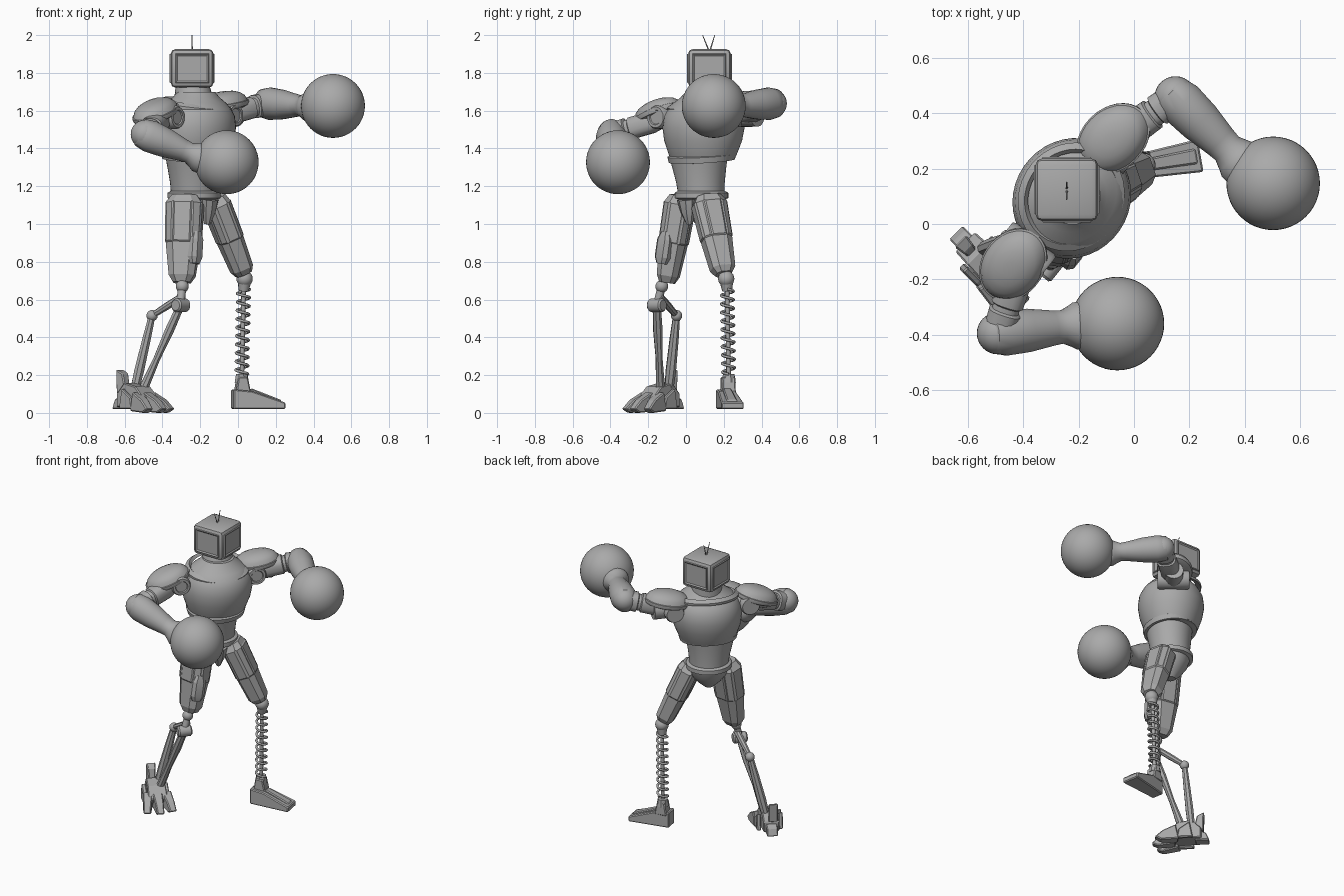
import bpy, bmesh, math
from mathutils import Vector as V, Matrix

old = bpy.data.objects.get("Cube")
if old:
    bpy.data.objects.remove(old)

grey = bpy.data.materials.new("plain grey")
grey.use_nodes = True
grey.diffuse_color = (0.4, 0.4, 0.4, 1)
grey.node_tree.nodes["Principled BSDF"].inputs["Base Color"].default_value = (0.4, 0.4, 0.4, 1)

FACING = V((0.78, -0.63, 0))      # direction of the twisted torso
SIDE = V((0.63, 0.78, 0))         # towards the model's left shoulder
UP = V((0, 0, 1))


def finish(name, bm, angle=35):
    bmesh.ops.recalc_face_normals(bm, faces=bm.faces)
    me = bpy.data.meshes.new(name)
    bm.to_mesh(me)
    bm.free()
    ob = bpy.data.objects.new(name, me)
    bpy.context.collection.objects.link(ob)
    me.materials.append(grey)
    if angle:
        bpy.ops.object.select_all(action='DESELECT')
        ob.select_set(True)
        bpy.context.view_layer.objects.active = ob
        bpy.ops.object.shade_smooth_by_angle(angle=math.radians(angle))
    return ob


def skin(name, rings, angle=35, panels=0):
    """Bridge rings of points and cap both ends; long faces may get inset panels."""
    bm = bmesh.new()
    loops = [[bm.verts.new(p) for p in ring] for ring in rings]
    n = len(loops[0])
    sides = []
    for a, b in zip(loops, loops[1:]):
        for i in range(n):
            j = (i + 1) % n
            sides.append(bm.faces.new((a[i], a[j], b[j], b[i])))
    bm.faces.new(loops[0])
    bm.faces.new(loops[-1])
    if panels:
        bmesh.ops.recalc_face_normals(bm, faces=bm.faces)
        long_faces = [f for f in sides if max(e.calc_length() for e in f.edges) > .2]
        bmesh.ops.inset_individual(bm, faces=long_faces, thickness=panels, depth=panels * 0.6)
    return finish(name, bm, angle)


def oval(c, u, v, ru, rv, n, power=1.0):
    pts = []
    for i in range(n):
        t = 2 * math.pi * (i + 0.5) / n
        x, y = math.cos(t), math.sin(t)
        pts.append(V(c) + u * ru * math.copysign(abs(x) ** power, x)
                   + v * rv * math.copysign(abs(y) ** power, y))
    return pts


def limb(name, p, q, profile, n=24, ref=UP, angle=35, power=1.0, panels=0):
    """Tapered tube from p to q; profile rows are (fraction, half width, half depth)."""
    p, q = V(p), V(q)
    d = (q - p).normalized()
    u = ref.cross(d).normalized()
    v = d.cross(u)
    rings = [oval(p.lerp(q, t), u, v, a, b, n, power) for t, a, b in profile]
    return skin(name, rings, angle, panels)


def rod(name, p, q, r, r2=None, n=12):
    return limb(name, p, q, [(0, r, r), (1, r2 or r, r2 or r)], n, ref=V((0.6, -0.7, 0.1)))


def stack(name, rows, lean=V((0, 0, 0)), n=40):
    """Oval torso section; rows are (height, half width, half depth)."""
    rings = []
    for z, a, b in rows:
        c = V((-0.232, 0.082, z)) + lean * (z - 1.15)
        rings.append(oval(c, SIDE, FACING, a, b, n))
    return skin(name, rings, 40)


def rim(name, c, a, b, dip, section):
    """Raised oval edge that dips towards the front."""
    bm = bmesh.new()
    rings, n, m = [], 40, len(section)
    for i in range(n):
        t = math.tau * i / n
        out = SIDE * math.cos(t) * a + FACING * math.sin(t) * b
        p, o = V(c) + out - UP * dip * math.sin(t), out.normalized()
        rings.append([bm.verts.new(p + o * x + UP * z) for x, z in section])
    for i in range(n):
        r, s = rings[i], rings[(i + 1) % n]
        for k in range(m):
            bm.faces.new((r[k], r[(k + 1) % m], s[(k + 1) % m], s[k]))
    return finish(name, bm, 50)


def ball(name, c, r, seg=32):
    bm = bmesh.new()
    bmesh.ops.create_uvsphere(bm, u_segments=seg, v_segments=seg // 2, radius=r)
    bm.transform(Matrix.Translation(c))
    return finish(name, bm, 60)


def wedge(name, heel, direction, outline, w0, w1, offset=0.0):
    """Side outline of (along, height) extruded sideways, width changing lengthwise."""
    d = V(direction).normalized()
    s = UP.cross(d)
    far = max(a for a, z in outline)
    rings = []
    for k in (-1, 1):
        rings.append([V(heel) + d * a + UP * z
                      + s * (offset + k * (w0 + (w1 - w0) * max(a, 0) / far)) for a, z in outline])
    ob = skin(name, rings, 0)
    bm = bmesh.new()
    bm.from_mesh(ob.data)
    bmesh.ops.bevel(bm, geom=bm.edges[:], offset=0.006, segments=1, affect='EDGES')
    bm.to_mesh(ob.data)
    bm.free()
    return ob


# Torso
stack("chest", [(1.345, .145, .135), (1.35, .178, .163), (1.375, .188, .174),
                (1.44, .212, .196), (1.51, .223, .208), (1.57, .216, .2), (1.61, .197, .18),
                (1.64, .172, .152), (1.67, .13, .12), (1.7, .1, .098)], V((.02, .03, 0)))
stack("waist", [(1.165, .124, .122), (1.22, .13, .126), (1.3, .146, .138), (1.36, .16, .148)],
      V((0, -.08, 0)))
stack("belt", [(1.13, .125, .122), (1.137, .143, .14), (1.165, .143, .14), (1.174, .127, .125)])
stack("pelvis", [(1.0, .03, .03), (1.04, .075, .07), (1.09, .115, .105), (1.14, .128, .12)])
limb("crotch_plate", (-.145, .0, 1.13), (-.165, .02, 1.0),
     [(0, .055, .035), (.5, .042, .035), (1, .015, .02)], 8, FACING)
rod("neck", (-.235, .11, 1.65), (-.243, .125, 1.76), .105, .085, 24)
rim("collar", (-.227, .098, 1.632), .19, .174, .026,
    ((.01, -.016), (.012, 0), (-.012, .018), (-.025, 0)))
rim("chest_rim", (-.229, .084, 1.352), .172, .158, .016,
    ((-.01, -.018), (.008, -.018), (.016, .012), (-.01, .03)))

# Boxy head with framed sides and two antennae
bm = bmesh.new()
bmesh.ops.create_cube(bm, size=1)
bm.transform(Matrix.Translation((-.243, .124, 1.824)) @ Matrix.Diagonal((.226, .226, .203, 1)))
bmesh.ops.bevel(bm, geom=bm.edges[:], offset=.024, segments=2, profile=.5, affect='EDGES')
panels = [f for f in bm.faces if f.calc_area() > .015 and abs(f.normal.z) < .5]
bmesh.ops.inset_individual(bm, faces=panels, thickness=.004, depth=.006)
bmesh.ops.inset_individual(bm, faces=panels, thickness=.012, depth=-.006)
finish("head", bm, 25)
for k, n in ((-1, "right_antenna"), (1, "left_antenna")):
    rod(n, (-.243, .124 + k * .004, 1.92), (-.243, .12 + k * .032, 2.0), .004, .002, 6)

# Arms: shoulder, pad, upper arm, elbow, forearm, glove
ARMS = {
    "right": dict(sh=(-.395, -.10, 1.565), pad=(-.437, -.147, 1.592), dir=(-.6, -.8, -.36),
                  elbow=(-.492, -.395, 1.475), wrist=(-.2, -.367, 1.352), glove=(-.06, -.36, 1.327)),
    "left": dict(sh=(-.085, .285, 1.575), pad=(-.075, .308, 1.637), dir=(.74, .66, .16),
                 elbow=(.15, .458, 1.638), wrist=(.385, .225, 1.622), glove=(.503, .147, 1.625))}
for side, a in ARMS.items():
    sh, elbow, wrist = V(a["sh"]), V(a["elbow"]), V(a["wrist"])
    hub = [(0, .04, .04), (0, .055, .055), (.06, .062, .062), (.94, .062, .062),
           (1, .055, .055), (1, .04, .04), (.97, .036, .036)]
    limb(side + "_shoulder_joint", sh - FACING * .1, sh + FACING * .1, hub, 28)
    rod(side + "_shoulder_axle", sh - SIDE * .12, sh + SIDE * .12, .06, None, 20)
    # Domed pad with a rim
    d = V(a["dir"]).normalized()
    w = UP.cross(d).normalized()
    h = d.cross(w)
    c = V(a["pad"])
    rows = [(-.03, .8), (-.02, .97), (-.008, 1.0), (.004, 1.0), (.006, .95), (.028, .87),
            (.045, .72), (.058, .48), (.064, .2)]
    skin(side + "_shoulder_pad", [oval(c + h * z, d, w, .148 * s, .112 * s, 32) for z, s in rows], 35)
    limb(side + "_upper_arm", sh.lerp(elbow, .05), elbow,
         [(0, .045, .045), (.25, .062, .06), (.62, .06, .058), (.64, .05, .05), (.7, .05, .05),
          (.72, .06, .062), (1, .055, .058)], 16, power=.75, angle=30)
    ball(side + "_elbow", elbow, .076)
    limb(side + "_forearm", elbow - (wrist - elbow) * .14, wrist,
         [(0, .048, .052), (.05, .07, .076), (.2, .084, .086), (.45, .079, .078), (.72, .064, .06),
          (.82, .06, .055), (.92, .076, .072), (.97, .086, .082), (1.08, .086, .082)], 24, angle=40)
    ball(side + "_glove", a["glove"], .169, 48)

# Thighs
limb("right_thigh", (-.28, -.025, 1.15), (-.297, -.1, .69),
     [(0, .06, .07), (.08, .08, .098), (.55, .074, .094), (.92, .06, .072), (1, .042, .048)],
     8, V((1, -.15, 0)), 20, .7, .01)
limb("left_thigh", (-.13, .115, 1.14), (.03, .2, .735),
     [(0, .06, .07), (.08, .07, .092), (.55, .068, .082), (.93, .06, .066), (1, .044, .045)],
     8, V((.3, -1, 0)), 20, .7, .01)
limb("right_thigh_plate", (-.225, -.1, .96), (-.235, -.125, .79),
     [(0, .025, .03), (.25, .045, .04), (.8, .045, .04), (1, .03, .03)], 8, FACING, 20, .7)

# Spring leg
ball("left_knee", (.035, .213, .71), .043, 24)
rod("left_knee_collar", (.033, .215, .685), (.03, .218, .645), .034, .026)
rod("spring_rod", (.03, .218, .66), (.02, .226, .17), .012)
cu = bpy.data.curves.new("spring", 'CURVE')
cu.dimensions = '3D'
cu.bevel_depth = .0075
cu.bevel_resolution = 1
sp = cu.splines.new('POLY')
TURNS, STEP = 10, 16
sp.points.add(TURNS * STEP)
for i, pt in enumerate(sp.points):
    f, t = i / (TURNS * STEP), math.tau * i / STEP
    pt.co = (.03 - .01 * f + .033 * math.cos(t), .218 + .008 * f + .033 * math.sin(t), .655 - .45 * f, 1)
spring = bpy.data.objects.new("spring", cu)
cu.materials.append(grey)
bpy.context.collection.objects.link(spring)
rod("spring_seat", (.02, .226, .16), (.02, .226, .205), .04, .032, 8)
wedge("left_foot", (-.03, .2, 0), (.97, .17, 0),
      [(0, .02), (.275, .02), (.275, .055), (.1, .115), (0, .125)], .042, .06)
wedge("left_ankle", (-.018, .215, 0), (.97, .17, 0),
      [(0, .1), (.085, .1), (.065, .19), (.015, .19)], .036, .036)
wedge("left_foot_ridge", (-.02, .202, 0), (.97, .17, 0),
      [(.07, .08), (.25, .05), (.25, .068), (.09, .13)], .02, .028)

# Jointed leg
ball("right_knee", (-.295, -.128, .67), .034, 20)
rod("right_knee_link", (-.295, -.128, .67), (-.305, -.152, .575), .022)
KNUCKLE, REAR, ANKLE = (-.303, -.155, .57), (-.455, -.05, .515), (-.5, -.135, .13)
limb("shin_hub", V(KNUCKLE) - SIDE * .045, V(KNUCKLE) + SIDE * .045,
     [(0, .028, .028), (.1, .036, .036), (.9, .036, .036), (1, .028, .028)], 16)
limb("shin_link", (-.29, -.14, .62), REAR, [(0, .022, .018), (.5, .02, .02), (1, .016, .016)], 8, FACING)
ball("shin_rear_joint", REAR, .03, 16)
limb("front_shin", KNUCKLE, ANKLE,
     [(0, .024, .02), (.3, .028, .024), (.65, .02, .018), (1, .026, .026)], 8, FACING)
limb("rear_shin", REAR, (-.545, -.09, .13),
     [(0, .02, .018), (.3, .026, .022), (.75, .03, .026), (1, .026, .024)], 8, FACING)

# Clawed foot
HEEL, FWD = (-.61, -.065, 0), (.707, -.707, 0)
wedge("right_foot", HEEL, FWD,
      [(0, .03), (.19, .03), (.21, .08), (.15, .14), (.06, .16), (0, .1)], .05, .062)
wedge("heel_spur", HEEL, FWD, [(-.05, .02), (.04, .02), (.03, .1), (-.03, .07)], .035, .035)
wedge("heel_fin", HEEL, FWD, [(-.01, .1), (.05, .12), (.03, .21), (-.015, .23)], .03, .02, -.01)
for i, (off, turn) in enumerate(((-.055, -.2), (0, 0), (.055, .2))):
    d = Matrix.Rotation(turn, 3, 'Z') @ V(FWD)
    reach = .165 - abs(off) * .4
    base = V(HEEL) + V(FWD) * reach + UP.cross(V(FWD)) * off
    wedge("toe_%d" % (i + 1), base, d,
          [(0, .01), (.11, 0), (.15, .02), (.1, .068), (.02, .11)], .032, .022)
for k, n in ((-1, "outer_foot_fin"), (1, "inner_foot_fin")):
    wedge(n, HEEL, FWD, [(.05, .02), (.15, .02), (.14, .08), (.07, .13)], .014, .014, .07 * k)
